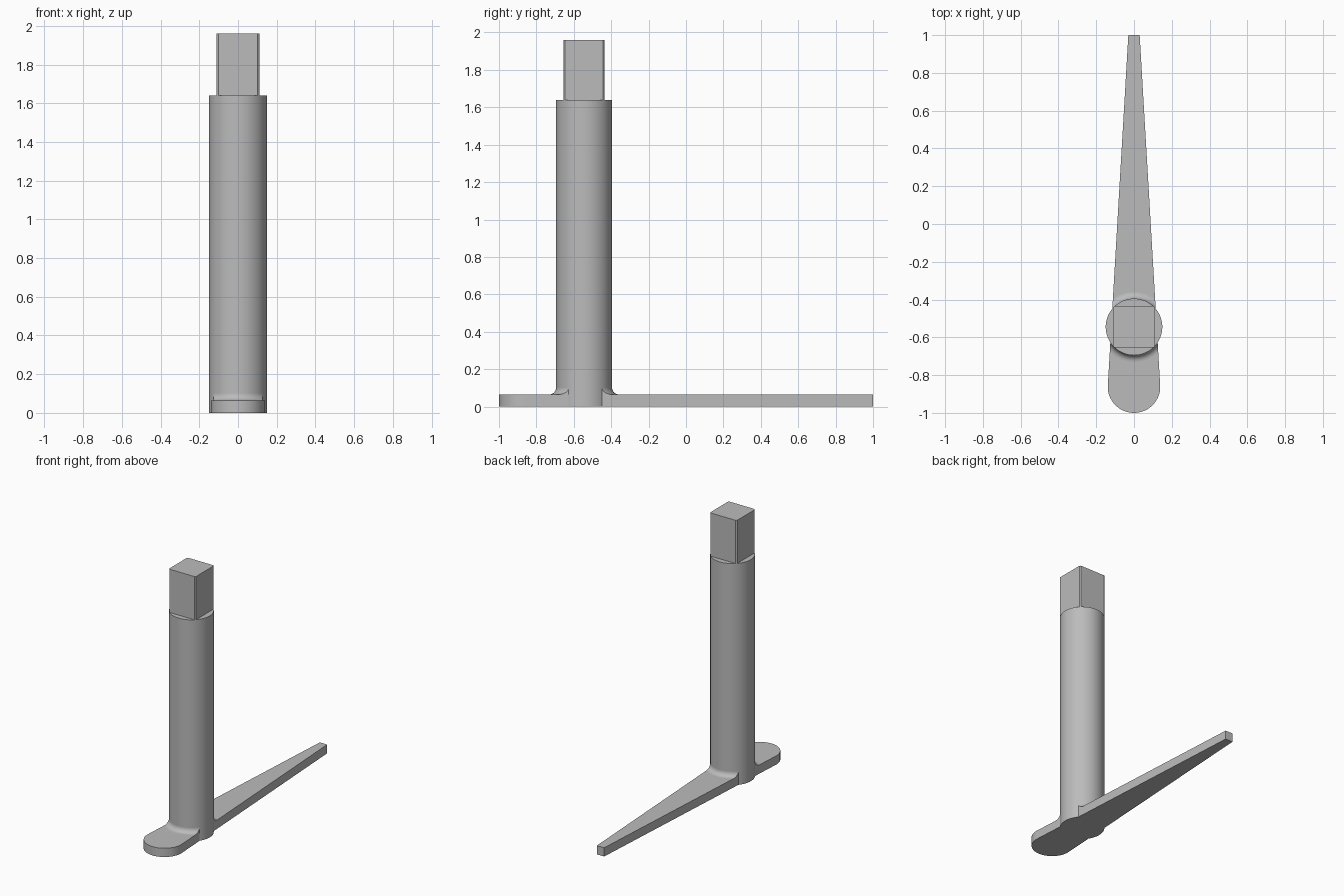
import bpy, bmesh, math
from math import sin, cos, pi

if "Cube" in bpy.data.objects:
    bpy.data.objects.remove(bpy.data.objects["Cube"])

# Single plain grey material
grey = bpy.data.materials.new("plain_grey")
grey.use_nodes = True
colour = (0.5, 0.5, 0.5, 1)
grey.diffuse_color = colour
grey.node_tree.nodes["Principled BSDF"].inputs["Base Color"].default_value = colour

AXIS_Y = -0.545      # centre of the upright shaft
SHAFT_R = 0.15
SHAFT_TOP = 1.64
TOP = 1.96
BLADE_H = 0.065
FILLET = 0.035


def finish(name, bm):
    bmesh.ops.recalc_face_normals(bm, faces=bm.faces)
    mesh = bpy.data.meshes.new(name)
    bm.to_mesh(mesh)
    bm.free()
    obj = bpy.data.objects.new(name, mesh)
    bpy.context.collection.objects.link(obj)
    mesh.materials.append(grey)
    return obj


def prism(name, outline, z0, z1):
    bm = bmesh.new()
    face = bm.faces.new([bm.verts.new((x, y, z0)) for x, y in outline])
    result = bmesh.ops.extrude_face_region(bm, geom=[face])
    verts = [v for v in result["geom"] if isinstance(v, bmesh.types.BMVert)]
    bmesh.ops.translate(bm, verts=verts, vec=(0, 0, z1 - z0))
    return finish(name, bm)


def smooth(obj, degrees=30):
    bpy.ops.object.select_all(action='DESELECT')
    obj.select_set(True)
    bpy.context.view_layer.objects.active = obj
    bpy.ops.object.shade_smooth_by_angle(angle=math.radians(degrees))


# Tapered base blade with a rounded front end
NOSE_R, NOSE_Y = 0.139, -0.861
outline = [(NOSE_R * cos(pi + pi * i / 32), NOSE_Y + NOSE_R * sin(pi + pi * i / 32))
           for i in range(33)] + [(0.03, 1), (-0.03, 1)]
blade = prism("base_blade", outline, 0, BLADE_H)

# Round upright shaft
circle = [(SHAFT_R * cos(2 * pi * i / 64), AXIS_Y + SHAFT_R * sin(2 * pi * i / 64))
          for i in range(64)]
shaft = prism("round_shaft", circle, 0, SHAFT_TOP)

# Square drive on top, its corners trimmed to the shaft's radius
half = 0.11
trim = math.sqrt(SHAFT_R ** 2 - half ** 2)
corner = math.atan2(trim, half)
square = []
for quarter in range(4):
    for step in range(5):
        a = quarter * pi / 2 + corner + (pi / 2 - 2 * corner) * step / 4
        square.append((SHAFT_R * cos(a), AXIS_Y + SHAFT_R * sin(a)))
drive = prism("square_drive", square, SHAFT_TOP, TOP)

# Concave fillet where the shaft meets the blade
profile = [(SHAFT_R - 0.01, BLADE_H - 0.01), (SHAFT_R + FILLET, BLADE_H - 0.01)]
for i in range(9):
    a = pi / 2 * i / 8
    profile.append((SHAFT_R + FILLET * (1 - sin(a)), BLADE_H + FILLET * (1 - cos(a))))
profile.append((SHAFT_R - 0.01, BLADE_H + FILLET))
bm = bmesh.new()
rings = []
for i in range(64):
    a = 2 * pi * i / 64
    rings.append([bm.verts.new((r * cos(a), AXIS_Y + r * sin(a), z)) for r, z in profile])
for i in range(64):
    here, there = rings[i], rings[(i + 1) % 64]
    for j in range(len(profile)):
        k = (j + 1) % len(profile)
        bm.faces.new((here[j], here[k], there[k], there[j]))
fillet = finish("shaft_fillet", bm)

# Trim the fillet to the width of the blade
cutter = prism("fillet_cutter", outline, -0.1, 0.3)
cutter.hide_render = True
mod = fillet.modifiers.new("trim", 'BOOLEAN')
mod.operation = 'INTERSECT'
mod.solver = 'EXACT'
mod.object = cutter
bpy.ops.object.select_all(action='DESELECT')
fillet.select_set(True)
bpy.context.view_layer.objects.active = fillet
bpy.ops.object.modifier_apply(modifier=mod.name)
bpy.data.objects.remove(cutter)

for part in (blade, shaft, drive, fillet):
    smooth(part)
